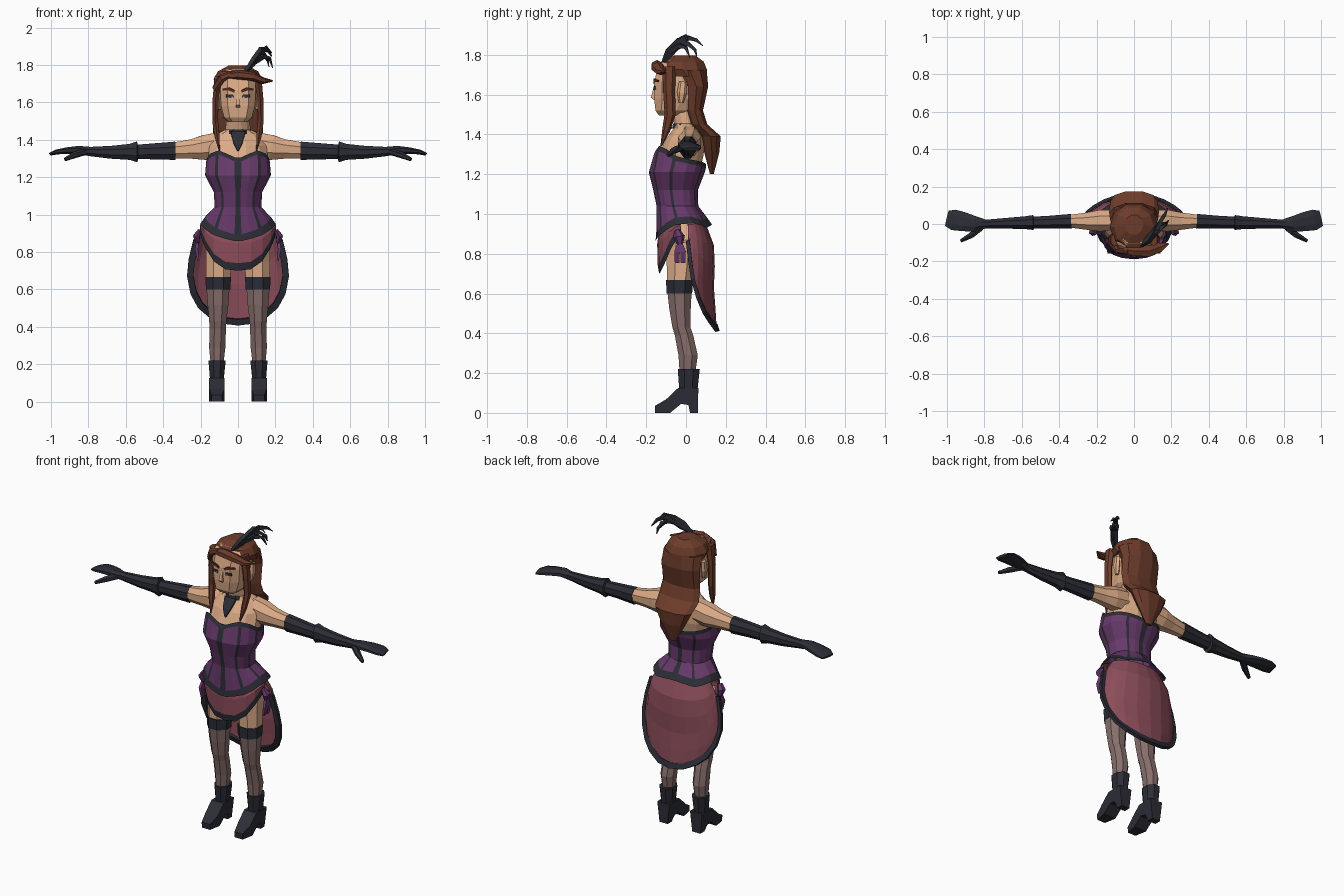
import bpy, bmesh, math
from mathutils import Vector

def lin(c):
    return tuple(((v / 255 + 0.055) / 1.055) ** 2.4 for v in c) + (1,)

MATS = {}
for nm, c in dict(skin=(221, 172, 136), hair_brown=(108, 60, 43), charcoal=(44, 45, 54), corset_purple=(104, 58, 108),
                  skirt_rose=(140, 77, 90), stocking=(134, 110, 107), brow_brown=(84, 42, 30), eye_white=(205, 200, 195)).items():
    MATS[nm] = bpy.data.materials.new(nm)
    MATS[nm].diffuse_color = lin(c)

def interp(tab, v):
    for (a, p), (b, q) in zip(tab, tab[1:]):
        if v <= b:
            return p + (q - p) * max(0, (v - a) / (b - a))
    return tab[-1][1]

def finish(name, bm, mats, mirror):
    bmesh.ops.remove_doubles(bm, verts=bm.verts, dist=0.0004)
    bmesh.ops.recalc_face_normals(bm, faces=bm.faces)
    me = bpy.data.meshes.new(name)
    bm.to_mesh(me)
    bm.free()
    for m in mats.split():
        me.materials.append(MATS[m])
    ob = bpy.data.objects.new(name, me)
    bpy.context.collection.objects.link(ob)
    if mirror:
        ob.modifiers.new("mirror", 'MIRROR').use_mirror_merge = False

def grid(name, rows, mats, closed=True, cap=True, rule=None, mirror=False):
    bm = bmesh.new()
    vs = [[bm.verts.new(p) for p in r] for r in rows]
    n = len(rows[0])
    for r in range(len(rows) - 1):
        for c in range(n if closed else n - 1):
            d = (c + 1) % n
            f = bm.faces.new((vs[r][c], vs[r][d], vs[r + 1][d], vs[r + 1][c]))
            f.material_index = rule(r, c) if rule else 0
    if closed and cap:
        bm.faces.new(vs[0])
        bm.faces.new(vs[-1])
    finish(name, bm, mats, mirror)

def pw(v, p):
    return math.copysign(abs(v) ** p, v)

def pt(phi, z, rx, yf, yb, cx=0, p=1.0):
    """Point on an oval; phi in degrees, 0 is the front."""
    a = math.radians(phi)
    return Vector((cx + rx * pw(math.sin(a), p), (yf + yb) / 2 - (yb - yf) / 2 * pw(math.cos(a), p), z))

def both(half):
    return [-h for h in reversed(half)] + list(half)

def loft(name, rings, mats, phis=None, p=1.0, **kw):
    phis = phis or [22.5 + 45 * i for i in range(8)]
    grid(name, [[pt(f, r[0], r[1], r[2], r[3], r[4] if len(r) > 4 else 0, p) for f in phis] for r in rings], mats, **kw)

def sweep(name, path, mats, up=(0, 1, 0), n=6, **kw):
    """Tube along x, y, z points with radii a (sideways) and b (along up)."""
    P = [Vector(q[:3]) for q in path]
    rows = []
    for i, q in enumerate(path):
        t = (P[min(i + 1, len(P) - 1)] - P[max(i - 1, 0)]).normalized()
        s = t.cross(Vector(up)).normalized()
        u = s.cross(t)
        rows.append([P[i] + s * q[3] * math.cos(a) + u * q[4] * math.sin(a)
                     for a in [2 * math.pi * (k + .5) / n for k in range(n)]])
    grid(name, rows, mats, **kw)

# Corset: narrow columns are the dark boning, end rows the dark trim
half = [4, 18, 34, 41, 60, 78, 84, 105, 125, 142, 148, 165, 176]
phis = both(half)
hem = [(0, .855), (35, .89), (75, .945), (110, .955), (140, .93), (180, .95)]
top = [(0, 1.30), (30, 1.345), (60, 1.325), (90, 1.28), (180, 1.25)]
body = [(.205, -.155, .13), (.18, -.15, .105), (.125, -.148, .062), (.13, -.165, .06),
        (.177, -.187, .095), (.172, -.165, .1), (.17, -.152, .1)]
rows = []
for i, (rx, yf, yb) in enumerate(body):
    zs = lambda f: [interp(hem, f), interp(hem, f) + .035, 1.04, 1.12, 1.21, interp(top, f) - .022, interp(top, f)][i]
    rows.append([pt(f, zs(abs(f)), rx, yf, yb, 0, .85) for f in phis])
wid = [(phis[(c + 1) % len(phis)] - phis[c]) % 360 for c in range(len(phis))]
grid("corset", rows, "corset_purple charcoal", cap=False,
     rule=lambda r, c: int(r in (0, 5) or wid[c] < 9))

# Chest, shoulders and neck
loft("upper_body", [(1.2, .14, -.13, .07), (1.30, .163, -.14, .093), (1.37, .16, -.108, .095), (1.43, .12, -.065, .08),
                    (1.455, .07, -.062, .055), (1.54, .06, -.09, .05)], "skin", both([15, 45, 75, 105, 135, 165]))
loft("choker", [(1.43, .085, -.075, .065), (1.455, .072, -.07, .06)], "charcoal", cap=False)
sweep("choker_pendant", [(0, -.072, 1.44, .055, .008), (0, -.11, 1.385, .035, .008), (0, -.126, 1.34, .004, .006)],
      "charcoal", n=4)

# Arms and gloves
Z = (0, 0, 1)
sweep("upper_arm", [(.1, .02, 1.37, .06, .075), (.18, .018, 1.358, .062, .072), (.25, .015, 1.35, .05, .056),
                    (.34, .015, 1.343, .037, .047)], "skin", Z, 8, mirror=True)
sweep("glove_arm", [(.335, .015, 1.341, .042, .053), (.45, .01, 1.338, .037, .046), (.535, .008, 1.335, .034, .042),
                    (.54, .008, 1.335, .043, .06), (.58, .007, 1.335, .037, .046), (.68, .004, 1.333, .031, .037),
                    (.79, 0, 1.337, .025, .027), (.83, 0, 1.342, .035, .025)], "charcoal", Z, 8, mirror=True)
sweep("glove_hand", [(.8, 0, 1.338, .028, .026), (.85, .0, 1.345, .045, .024), (.91, .012, 1.342, .055, .019),
                     (.965, .022, 1.335, .06, .014), (1.0, .03, 1.324, .045, .008)], "charcoal", Z, 8, mirror=True)
sweep("glove_thumb", [(.82, -.02, 1.335, .02, .018), (.87, -.06, 1.32, .018, .018), (.925, -.09, 1.295, .01, .01)],
      "charcoal", Z, 6, mirror=True)

# Head and face
loft("head", [(1.495, .055, -.14, -.02), (1.52, .082, -.16, .03), (1.58, .1, -.168, .08), (1.66, .105, -.168, .08),
              (1.74, .1, -.15, .08), (1.775, .07, -.11, .05)], "skin", both([25, 60, 95, 130, 165]), .7)
sweep("nose", [(0, -.158, 1.645, .008, .004), (0, -.166, 1.585, .016, .014), (0, -.158, 1.575, .014, .006)],
      "skin", n=4)
sweep("eye", [(.025, -.159, 1.632, .007, .012), (.064, -.155, 1.634, .007, .012)], "charcoal", Z, 4, mirror=True)
sweep("eye_light", [(.027, -.162, 1.628, .006, .005), (.036, -.162, 1.628, .006, .005)], "eye_white", Z, 4, mirror=True)
sweep("eyebrow", [(.018, -.158, 1.658, .009, .009), (.05, -.157, 1.672, .009, .012), (.08, -.138, 1.668, .009, .006)],
      "brow_brown", Z, 4, mirror=True)
sweep("ear", [(.105, -.025, 1.56, .012, .012), (.112, -.02, 1.61, .016, .025), (.112, -.015, 1.665, .012, .02)],
      "skin", mirror=True)

# Hair
loft("hair_crown", [(1.69, .125, -.1, .112), (1.725, .13, -.145, .112), (1.765, .108, -.13, .095), (1.797, .05, -.06, .05)],
     "hair_brown", both([18, 54, 90, 126, 162]))
loft("hair_back", [(1.72, .128, -.07, .11), (1.64, .132, -.01, .115), (1.52, .128, .0, .088), (1.45, .135, .02, .11),
                   (1.39, .125, .07, .178), (1.31, .085, .09, .17), (1.2, .02, .12, .14)], "hair_brown",
     both([15, 50, 90, 125, 160]))
sweep("hair_side_strand", [(.105, -.085, 1.74, .022, .035), (.12, -.085, 1.62, .018, .03), (.122, -.08, 1.5, .018, .028),
                           (.112, -.1, 1.42, .016, .02), (.1, -.125, 1.34, .003, .004)], "hair_brown", mirror=True)
sweep("hair_fringe", [(-.085, -.125, 1.735, .02, .012), (0, -.145, 1.748, .03, .026), (.08, -.145, 1.738, .034, .024),
                      (.135, -.125, 1.715, .03, .018), (.185, -.105, 1.715, .004, .004)], "hair_brown", Z)
sweep("hair_parting", [(-.03, -.145, 1.755, .015, .015), (-.085, -.14, 1.73, .018, .022), (-.125, -.105, 1.67, .012, .02)],
      "hair_brown", Z)

# Feather plume
X = (1, 0, 0)
for i, path in enumerate([
        [(.04, -.115, 1.765, .01, .01), (.08, -.08, 1.815, .034, .016), (.115, -.035, 1.862, .032, .016),
         (.14, .01, 1.885, .016, .014), (.165, .05, 1.875, .012, .01), (.18, .085, 1.845, .002, .003)],
        [(.09, -.075, 1.82, .02, .015), (.135, -.03, 1.845, .016, .015), (.17, .0, 1.835, .012, .01), (.185, .02, 1.785, .002, .003)],
        [(.11, -.04, 1.85, .02, .012), (.14, .01, 1.855, .014, .012), (.16, .045, 1.825, .01, .01), (.165, .055, 1.79, .002, .003)],
        [(.1, -.06, 1.845, .02, .012), (.12, -.02, 1.885, .014, .012), (.15, .0, 1.895, .01, .01), (.18, .01, 1.865, .002, .003)]]):
    sweep(f"feather_{i}", path, "charcoal", X, 4)

# Front apron of the skirt with dark hem
fr = both([0.01, 20, 40, 60, 75, 88])
edge = lambda f: .70 + .19 * abs(math.sin(math.radians(f))) ** 3
rows = [[pt(f, .955, .16, -.13, .09) for f in fr],
        [pt(f, .5 * (.955 + edge(f)) + .02, .205, -.145, .1) for f in fr],
        [pt(f, edge(f) + .04, .202, -.142, .1) for f in fr], [pt(f, edge(f), .202, -.135, .1) for f in fr]]
grid("skirt_apron", rows, "skirt_rose charcoal", closed=False, rule=lambda r, c: int(r == 2))

# Long back skirt with a swept dark hem
low = [(0, .86), (.1, .74), (.2, .66), (.47, .53), (.87, .435), (1, .415)]
wide = [(.42, .22), (.55, .255), (.66, .262), (.75, .25), (.87, .22), (.95, .17)]
deep = [(.42, .155), (.5, .15), (.7, .135), (.73, .145), (.85, .14), (.95, .1)]
bk = [90, 95, 101, 112, 125, 140, 160, 180, 200, 220, 235, 248, 259, 265, 270]
def skirt_pt(f, t):
    z = .95 + (interp(low, -math.cos(math.radians(f))) - .95) * t
    y = interp(deep, z)
    return pt(f, z, interp(wide, z), .02 - y, .0 + y)
grid("skirt_back", [[skirt_pt(f, t) for f in bk] for t in (0, .2, .4, .6, .8, 1)], "skirt_rose", closed=False)
sweep("skirt_back_hem", [(*skirt_pt(f, .98), .024, .014) for f in bk], "charcoal", (0, 1, .3), 4)

# Purple hip bows
sweep("bow_knot", [(.205, -.045, .915, .012, .015), (.222, -.035, .885, .02, .03), (.215, -.03, .85, .014, .016)],
      "corset_purple", mirror=True)
for y in (-.045, -.015):
    sweep("bow_tail", [(.215, -.03, .865, .01, .01), (.222, y, .81, .012, .02), (.212, y, .755, .008, .016)],
          "corset_purple", n=4, mirror=True)

# Pelvis, legs, stockings
loft("pelvis", [(.96, .12, -.12, .06), (.87, .165, -.115, .09), (.8, .15, -.1, .08), (.77, .06, -.06, .05)], "skin")
loft("thigh", [(.86, .075, -.105, .07, .1), (.75, .073, -.103, .055, .103), (.64, .07, -.1, .035, .106)], "skin", mirror=True)
loft("stocking_band", [(.667, .074, -.106, .042, .106), (.6, .071, -.103, .036, .106)], "charcoal", mirror=True)
loft("stocking_leg", [(.62, .068, -.1, .034, .107), (.52, .06, -.088, .028, .107), (.43, .05, -.072, .026, .108),
                      (.39, .047, -.06, .04, .108), (.29, .047, -.042, .063, .111), (.2, .037, -.035, .05, .112)],
     "stocking", mirror=True)

# Heeled boots
loft("boot_shaft", [(.22, .05, -.046, .074, .112), (.12, .04, -.038, .062, .113), (.08, .04, -.05, .06, .113)],
     "charcoal", mirror=True)
prof = [(-.155, 0), (-.157, .035), (-.1, .068), (-.04, .125), (.062, .125), (.06, 0), (.02, 0), (.012, .04), (-.025, .045), (-.08, 0)]
bm = bmesh.new()
sides = [[bm.verts.new((.113 + s * (.028 if y < -.12 or z == 0 and y > 0 else .042), y, z)) for y, z in prof] for s in (-1, 1)]
for v in sides:
    bm.faces.new(v)
for i in range(len(prof)):
    j = (i + 1) % len(prof)
    bm.faces.new((sides[0][i], sides[0][j], sides[1][j], sides[1][i]))
finish("boot_foot", bm, "charcoal", True)
